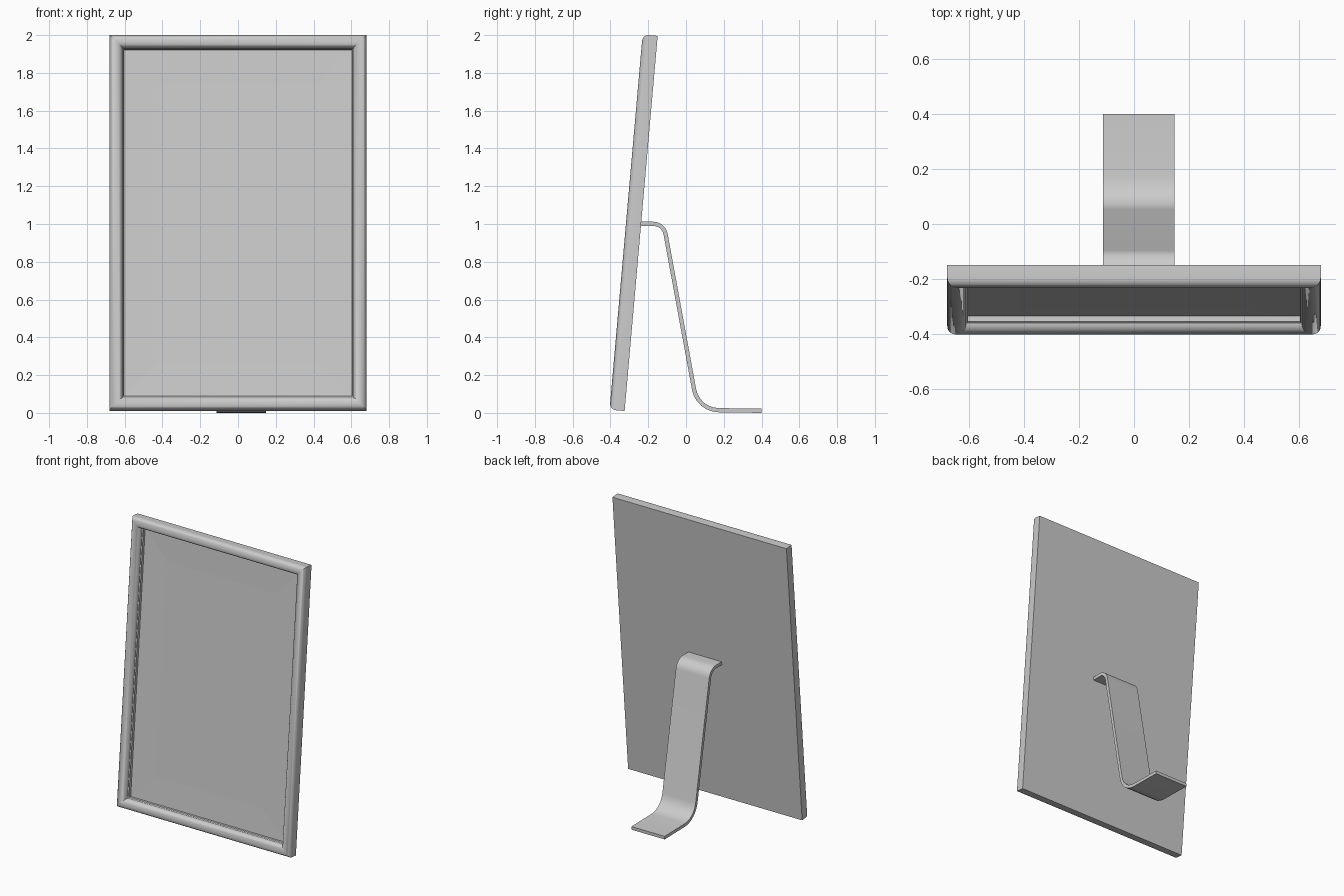
import bpy, bmesh, math
from mathutils import Vector, Matrix

if "Cube" in bpy.data.objects:
    bpy.data.objects.remove(bpy.data.objects["Cube"])

TILT = math.atan2(0.175, 1.986)   # backward lean of the frame
W, L = 0.68, 1.9935               # half width, height along the lean

# Frame local space: x across, y negative = forward from the back, z along the lean
LEAN = Matrix.Translation((0, -0.325, 0.01)) @ Matrix.Rotation(-TILT, 4, 'X')


def finish(name, bm, angle=30):
    bmesh.ops.recalc_face_normals(bm, faces=bm.faces)
    me = bpy.data.meshes.new(name)
    bm.to_mesh(me)
    bm.free()
    ob = bpy.data.objects.new(name, me)
    bpy.context.collection.objects.link(ob)
    bpy.ops.object.select_all(action='DESELECT')
    ob.select_set(True)
    bpy.context.view_layer.objects.active = ob
    bpy.ops.object.shade_smooth_by_angle(angle=math.radians(angle))
    return ob


def rect_rings(name, profile, cap_first=False, cap_last=False, angle=30):
    """Sweep a profile of (inset, depth) points around the mitred rectangle."""
    bm = bmesh.new()
    rings = []
    for s, d in profile:
        corners = [(-W + s, s), (W - s, s), (W - s, L - s), (-W + s, L - s)]
        rings.append([bm.verts.new(LEAN @ Vector((x, -d, z))) for x, z in corners])
    for a, b in zip(rings, rings[1:]):
        for i in range(4):
            j = (i + 1) % 4
            bm.faces.new((a[i], a[j], b[j], b[i]))
    if cap_first:
        bm.faces.new(rings[0])
    if cap_last:
        bm.faces.new(rings[-1])
    return finish(name, bm, angle)


def fillet(a, b, c, t, n):
    """Round the corner b between a and c with an arc-like curve, tangent length t."""
    p = b + (a - b).normalized() * t
    q = b + (c - b).normalized() * t
    half = (a - b).angle(c - b) / 2
    r = t * math.tan(half)
    centre = b + ((p + q) / 2 - b).normalized() * (t / math.cos(half))
    return [centre + ((p - centre).slerp(q - centre, i / n)).normalized() * r
            for i in range(n + 1)]


# Frame: back panel, outer wall, rounded moulding and inner wall
moulding = [(0.0, 0.0), (0.0, 0.047)]
for i in range(1, 7):             # outer round up to the crest
    a = math.radians(90 * i / 6)
    moulding.append((0.034 * (1 - math.cos(a)), 0.047 + 0.033 * math.sin(a)))
for i in range(1, 7):             # inner round down to the lip
    a = math.radians(90 * i / 6)
    moulding.append((0.034 + 0.036 * math.sin(a), 0.042 + 0.038 * math.cos(a)))
moulding += [(0.076, 0.036), (0.076, 0.0165)]
frame = rect_rings("frame", moulding, cap_first=True, angle=35)

# Mat: shallow bevelled border, with the picture panel inside it
mat_border = rect_rings("mat_border", [(0.076, 0.0165), (0.26, 0.013)], angle=1)
picture = rect_rings("picture_panel", [(0.26, 0.013)], cap_last=True)

# Stand: bent strip, profile in the y-z plane given thickness and width
A, B = Vector((-0.242, 1.001)), Vector((-0.118, 1.001))
C, D = Vector((0.0625, 0.016)), Vector((0.40, 0.011))
path = [A] + fillet(A, B, C, 0.056, 8) + fillet(B, C, D, 0.11, 6) + [D]
bm = bmesh.new()
T = 0.011
sections = []
for i, p in enumerate(path):
    d1 = (p - path[i - 1]).normalized() if i else (path[1] - p).normalized()
    d2 = (path[i + 1] - p).normalized() if i < len(path) - 1 else d1
    t = (d1 + d2).normalized()
    n = Vector((-t.y, t.x)) * T / max(t.dot(d1), 0.5)
    sections.append([bm.verts.new((x, q.x, q.y)) for x, q in
                     ((-0.113, p - n), (0.147, p - n), (0.147, p + n), (-0.113, p + n))])
for a, b in zip(sections, sections[1:]):
    for i in range(4):
        j = (i + 1) % 4
        bm.faces.new((a[i], a[j], b[j], b[i]))
bm.faces.new(sections[0])
bm.faces.new(sections[-1])
stand = finish("stand", bm)
